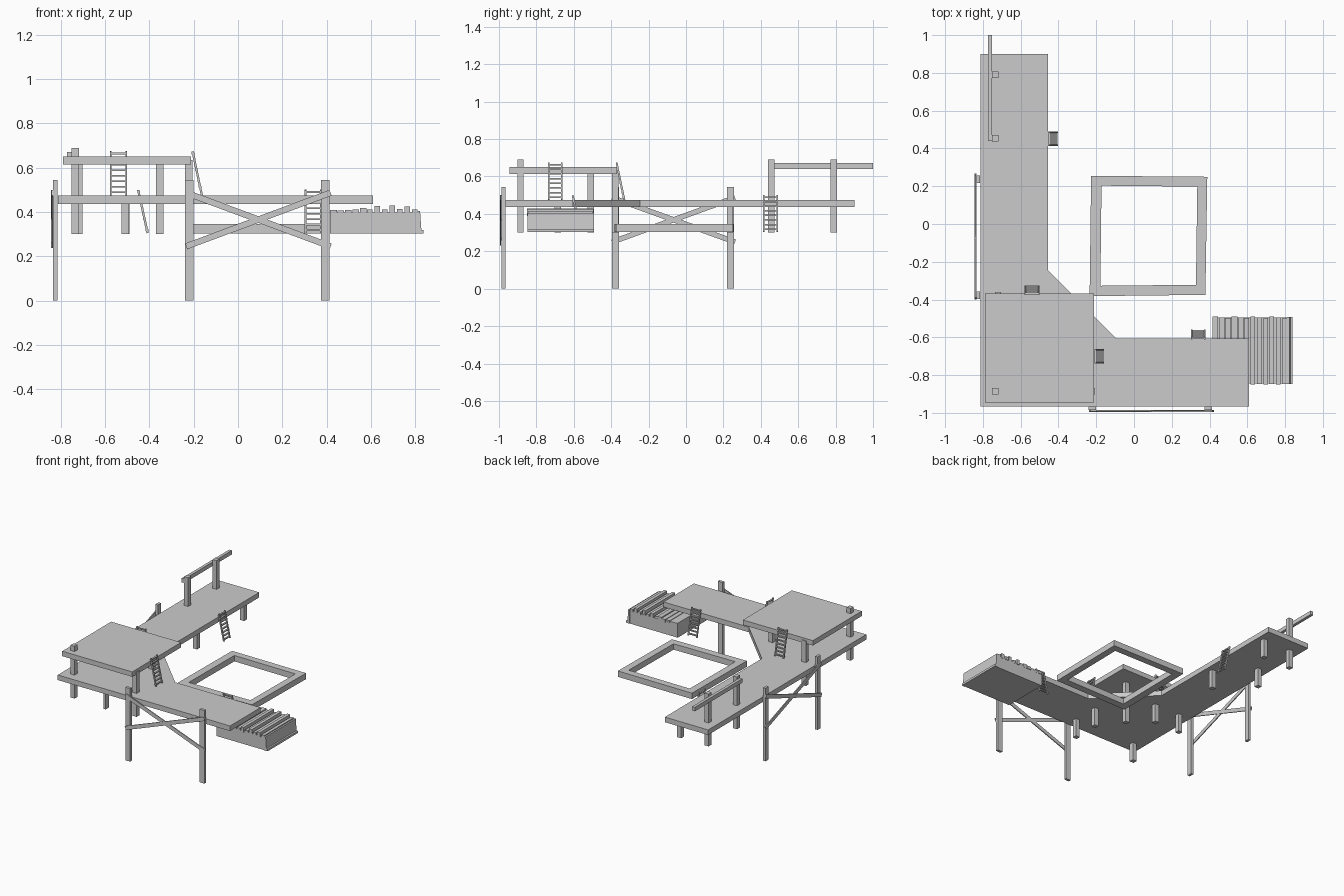
import bpy, bmesh
from mathutils import Vector

if "Cube" in bpy.data.objects:
    bpy.data.objects.remove(bpy.data.objects["Cube"])


def finish(name, bm):
    bmesh.ops.recalc_face_normals(bm, faces=bm.faces)
    me = bpy.data.meshes.new(name)
    bm.to_mesh(me)
    bm.free()
    ob = bpy.data.objects.new(name, me)
    bpy.context.collection.objects.link(ob)
    return ob


def add_prism(bm, pts, offset):
    """Extrude a closed outline of 3D points by an offset vector."""
    f = bm.faces.new([bm.verts.new(p) for p in pts])
    r = bmesh.ops.extrude_face_region(bm, geom=[f])
    # extrusion keeps the base face, giving a closed solid
    vs = [g for g in r["geom"] if isinstance(g, bmesh.types.BMVert)]
    bmesh.ops.translate(bm, verts=vs, vec=offset)
    if not f.is_valid or len(f.verts) == 0:
        return


def prism(name, pts, offset):
    bm = bmesh.new()
    add_prism(bm, pts, offset)
    return finish(name, bm)


def add_box(bm, x0, x1, y0, y1, z0, z1):
    vs = bmesh.ops.create_cube(bm, size=1)["verts"]
    for v in vs:
        v.co = (x1 if v.co.x > 0 else x0, y1 if v.co.y > 0 else y0, z1 if v.co.z > 0 else z0)


def box(name, *b):
    bm = bmesh.new()
    add_box(bm, *b)
    return finish(name, bm)


def add_bar(bm, a, b, side, w, d):
    """Rectangular bar from a to b; w across 'side', d across the other axis."""
    a, b, side = Vector(a), Vector(b), Vector(side)
    s = side.normalized() * w / 2
    t = (b - a).cross(side).normalized() * d / 2
    add_prism(bm, [a + s + t, a - s + t, a - s - t, a + s - t], b - a)


# L-shaped main deck with chamfered inner corner
outline = [(-.813, -.965), (.61, -.965), (.61, -.605), (-.095, -.605),
           (-.455, -.245), (-.455, .90), (-.813, .90)]
prism("main_deck", [(x, y, .437) for x, y in outline], Vector((0, 0, .038)))

# raised corner platform
box("upper_platform", -.79, -.212, -.945, -.368, .614, .651)

# posts: x, y, top height
posts = [(-.735, -.885, .69), (-.735, .455, .69), (-.735, .79, .69),
         (-.72, -.378, .635), (-.223, -.885, .635), (-.354, -.51, .62),
         (-.51, -.378, .44), (-.223, -.685, .44), (-.508, .235, .44), (-.508, .79, .44)]
for i, (x, y, top) in enumerate(posts):
    h = .017
    box(f"deck_post_{i + 1}", x - h, x + h, y - h, y + h, .30, top)

# overhanging handrail on the tall posts
box("handrail", -.773, -.751, .44, 1.0, .641, .671)

# slightly skewed square frame made of four mitred beams
outer = [(-.227, .255), (.388, .250), (.378, -.375), (-.235, -.382)]
inner = [(-.172, .203), (.335, .198), (.328, -.322), (-.178, -.327)]
for i in range(4):
    j = (i + 1) % 4
    prism(f"square_frame_beam_{i + 1}",
          [(x, y, .302) for x, y in (outer[i], outer[j], inner[j], inner[i])],
          Vector((0, 0, .044)))

# tall cross-braced supports: front and left
bm = bmesh.new()
for x in (-.22, .394):
    add_box(bm, x - .02, x + .02, -.986, -.966, 0, .545)
for z0, z1, y in ((.487, .245, -.989), (.245, .487, -.992)):
    add_bar(bm, (-.234, y, z0), (.418, y, z1), (0, 1, 0), .007, .028)
finish("front_braced_support", bm)

bm = bmesh.new()
for y in (-.377, .237):
    add_box(bm, -.835, -.815, y - .019, y + .019, 0, .545)
for z0, z1, x in ((.487, .25, -.838), (.25, .487, -.841)):
    add_bar(bm, (x, -.395, z0), (x, .262, z1), (1, 0, 0), .007, .028)
finish("left_braced_support", bm)


# leaning ladders: bottom centre, top centre, sideways direction
def ladder(name, bottom, top, side):
    bm = bmesh.new()
    b, t, s = Vector(bottom), Vector(top), Vector(side)
    for k in (-.035, .035):
        add_bar(bm, b + s * k, t + s * k, s, .008, .010)
    for i in range(8):
        c = b.lerp(t, .07 + .88 * i / 7)
        add_bar(bm, c - s * .039, c + s * .039, (0, 0, 1), .008, .012)
    finish(name, bm)


ladder("upper_ladder_back", (-.54, -.33, .475), (-.54, -.371, .674), (1, 0, 0))
ladder("upper_ladder_side", (-.163, -.70, .475), (-.205, -.70, .674), (0, 1, 0))
ladder("ground_ladder_side", (-.408, .452, .305), (-.451, .452, .50), (0, 1, 0))
ladder("ground_ladder_back", (.34, -.563, .305), (.34, -.606, .50), (1, 0, 0))

# plank crate beside the deck, with uneven slats across the top
box("crate_body", .415, .815, -.845, -.495, .302, .398)
bm = bmesh.new()
tops = [.41, .408, .41, .412, .418, .412, .427, .412, .43, .414, .426, .412]
for i, z in enumerate(tops):
    x = .415 + i * .0337
    add_box(bm, x, x + (.031 if i < 5 else .024), -.849 + .003 * (i % 2), -.491 - .003 * (i % 3), .39, z)
finish("crate_slats", bm)
bm = bmesh.new()
add_prism(bm, [(.81, -.848, .302), (.838, -.848, .302), (.838, -.848, .318),
               (.828, -.848, .32), (.822, -.848, .405), (.81, -.848, .405)], Vector((0, .356, 0)))
finish("crate_end_boards", bm)
